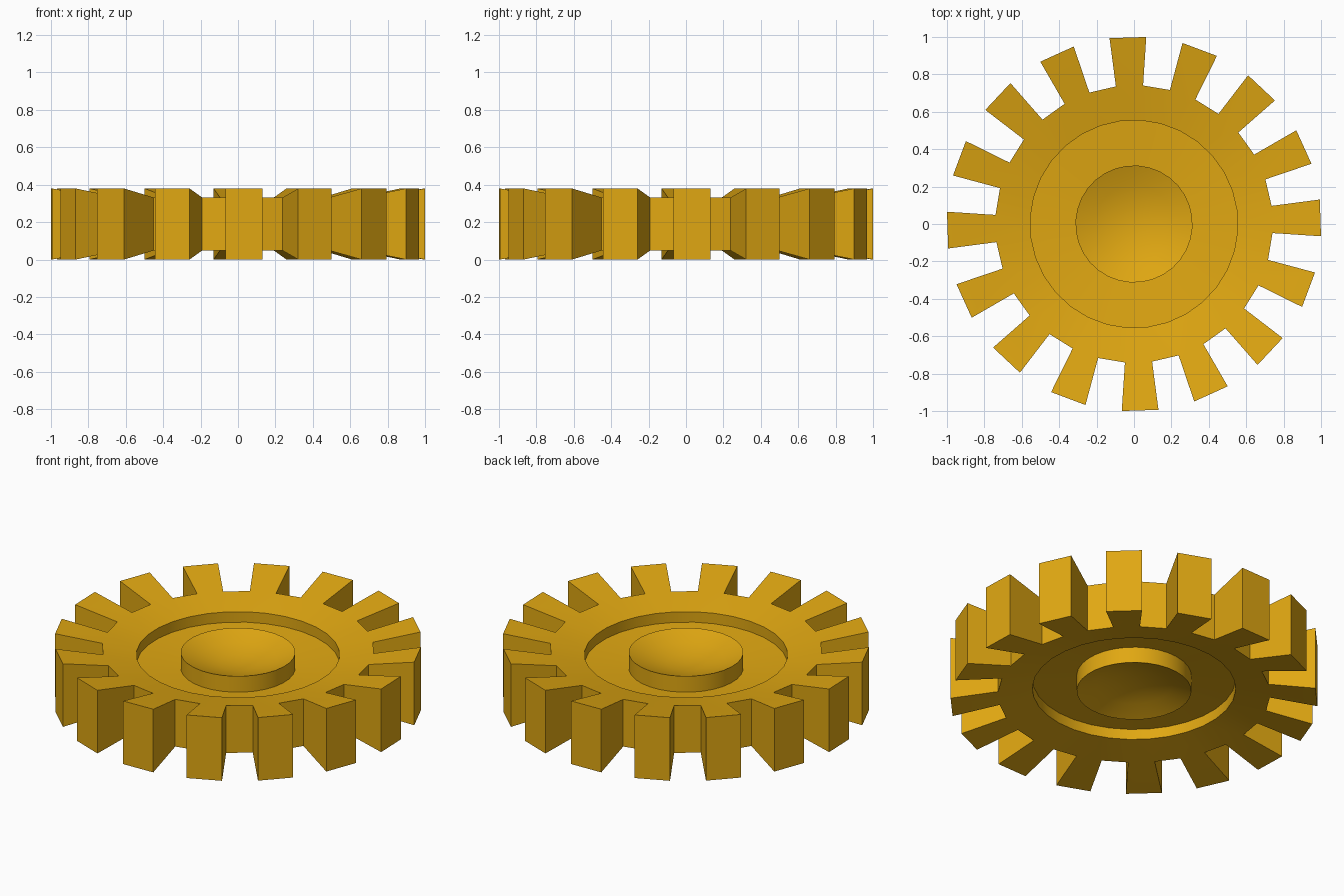
import bpy, bmesh, math

if "Cube" in bpy.data.objects:
    bpy.data.objects.remove(bpy.data.objects["Cube"])

SEG = 32                      # 16 teeth + 16 gaps
START = math.radians(-3.75)   # slight twist of the tooth pattern
MID = 0.19                    # half of the total thickness

# half section (radius, height above mid plane), root to hub centre
PROFILE = [(0.742, 0.142), (0.555, 0.105), (0.555, 0.042), (0.313, 0.024),
           (0.313, 0.12), (0.21, 0.08), (0.105, 0.055)]
CENTRE_H = 0.047
TIP_R, TIP_H = 1.002, 0.19

bm = bmesh.new()


def point(r, h, i):
    a = START + 2 * math.pi * i / SEG
    return bm.verts.new((r * math.cos(a), r * math.sin(a), MID + h))


def ring(r, h):
    return [point(r, h, i) for i in range(SEG)]


# dished disc, groove and bowl-shaped hub on both sides
roots, tips = {}, {}
for side in (1, -1):
    rings = [ring(r, h * side) for r, h in PROFILE]
    roots[side] = rings[0]
    tips[side] = ring(TIP_R, TIP_H * side)
    centre = bm.verts.new((0, 0, MID + CENTRE_H * side))
    for i in range(SEG):
        j = (i + 1) % SEG
        for a, b in zip(rings, rings[1:]):
            bm.faces.new((a[i], a[j], b[j], b[i]))
        bm.faces.new((rings[-1][i], rings[-1][j], centre))

# flared teeth alternating with gap walls
ru, rl, tu, tl = roots[1], roots[-1], tips[1], tips[-1]
for i in range(SEG):
    j = (i + 1) % SEG
    if i % 2:
        bm.faces.new((ru[i], ru[j], rl[j], rl[i]))
    else:
        bm.faces.new((ru[i], ru[j], tu[j], tu[i]))
        bm.faces.new((rl[i], rl[j], tl[j], tl[i]))
        bm.faces.new((tu[i], tu[j], tl[j], tl[i]))
        for k in (i, j):
            bm.faces.new((ru[k], tu[k], tl[k], rl[k]))

bmesh.ops.recalc_face_normals(bm, faces=bm.faces[:])
mesh = bpy.data.meshes.new("gear_wheel")
bm.to_mesh(mesh)
bm.free()

gear = bpy.data.objects.new("gear_wheel", mesh)
bpy.context.collection.objects.link(gear)

# golden material
gold = bpy.data.materials.new("gold")
gold.diffuse_color = (0.75, 0.39, 0.006, 1)
gold.use_nodes = True
gold.node_tree.nodes["Principled BSDF"].inputs["Base Color"].default_value = gold.diffuse_color
mesh.materials.append(gold)

bpy.context.view_layer.objects.active = gear
gear.select_set(True)
bpy.ops.object.shade_smooth_by_angle(angle=math.radians(30))
